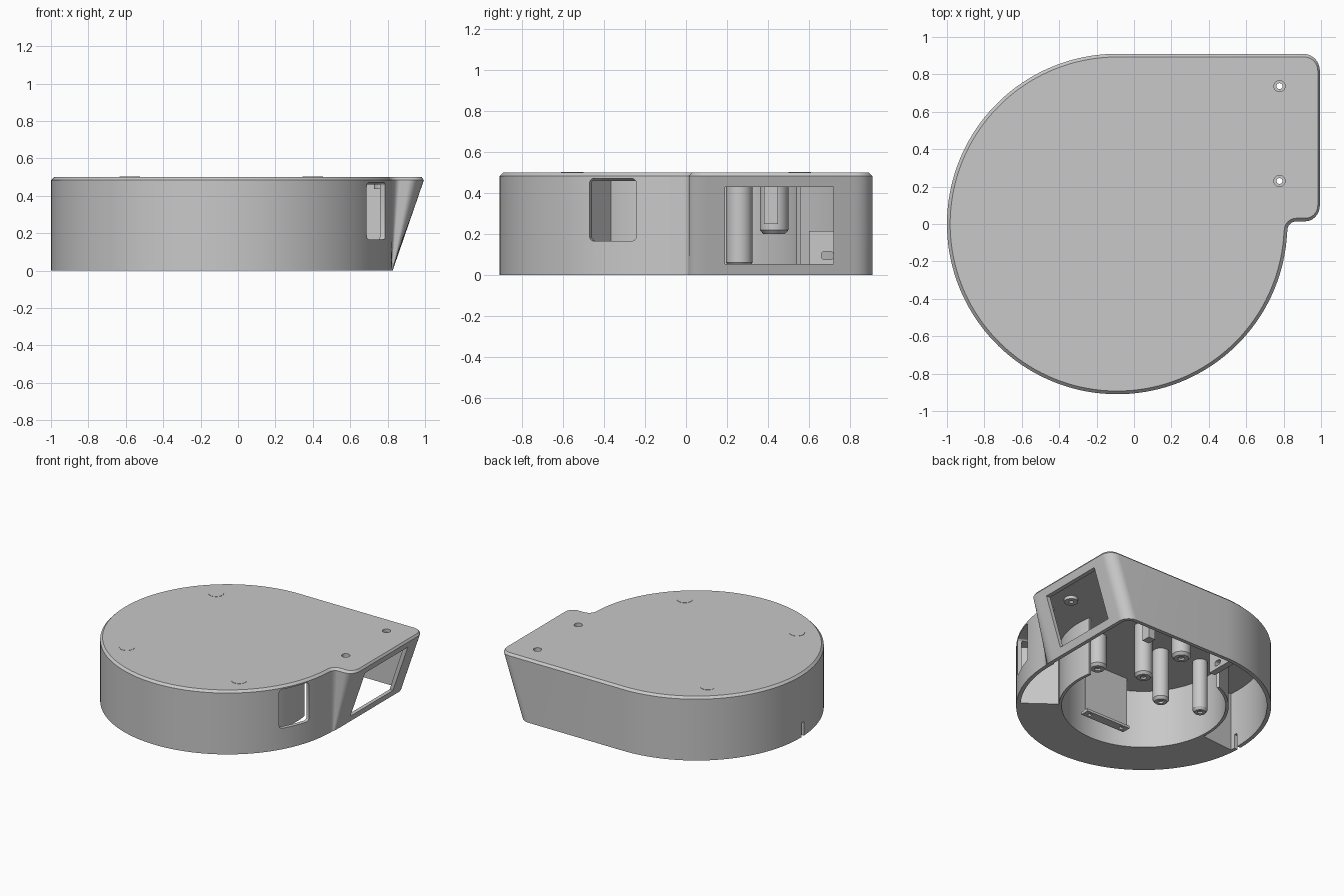
import bpy, bmesh, math
from mathutils import Vector, Matrix

cube = bpy.data.objects.get("Cube")
if cube:
    bpy.data.objects.remove(cube, do_unlink=True)

CX, R, H = -0.09, 0.91, 0.5        # drum centre, radius and height
EDGE = CX + R
INNER = 0.585                      # radius of the central well
WALL, CEIL = 0.03, 0.46

grey = bpy.data.materials.new("plain grey")
grey.use_nodes = True
GREY = (0.58, 0.58, 0.58, 1)
grey.diffuse_color = GREY
grey.node_tree.nodes["Principled BSDF"].inputs["Base Color"].default_value = GREY


def finish(name, bm):
    bmesh.ops.recalc_face_normals(bm, faces=bm.faces)
    me = bpy.data.meshes.new(name)
    bm.to_mesh(me)
    bm.free()
    ob = bpy.data.objects.new(name, me)
    bpy.context.collection.objects.link(ob)
    me.materials.append(grey)
    return ob


def smooth(ob):
    bpy.ops.object.select_all(action='DESELECT')
    ob.select_set(True)
    bpy.context.view_layer.objects.active = ob
    bpy.ops.object.shade_smooth_by_angle(angle=math.radians(30))


def loft(name, loops):
    bm = bmesh.new()
    rings = [[bm.verts.new(p) for p in loop] for loop in loops]
    n = len(rings[0])
    for a, b in zip(rings, rings[1:]):
        for i in range(n):
            j = (i + 1) % n
            bm.faces.new((a[i], a[j], b[j], b[i]))
    bm.faces.new(rings[0])
    bm.faces.new(rings[-1])
    return finish(name, bm)


def cylinder(name, x, y, r, z0, z1, segs=32, r_top=None):
    bm = bmesh.new()
    bmesh.ops.create_cone(bm, cap_ends=True, segments=segs, radius1=r,
                          radius2=r if r_top is None else r_top, depth=z1 - z0,
                          matrix=Matrix.Translation((x, y, (z0 + z1) / 2)))
    return finish(name, bm)


def box(name, lo, hi, turn=0.0, bevel=0.0):
    lo, hi = Vector(lo), Vector(hi)
    bm = bmesh.new()
    m = Matrix.Translation((lo + hi) / 2) @ Matrix.Rotation(turn, 4, 'Z')
    bmesh.ops.create_cube(bm, size=1, matrix=m @ Matrix.Diagonal((*(hi - lo), 1)))
    if bevel:
        bmesh.ops.bevel(bm, geom=bm.edges[:], offset=bevel, segments=3,
                        profile=0.5, affect='EDGES')
    return finish(name, bm)


def arc(cx, cy, rx, a0, a1, n, ry=None):
    ry = rx if ry is None else ry
    angles = [math.radians(a0 + (a1 - a0) * i / n) for i in range(n + 1)]
    return [(cx + rx * math.cos(a), cy + ry * math.sin(a)) for a in angles]


def sector(name, r0, r1, a0, a1, z0, z1):
    pts = arc(CX, 0, r1, a0, a1, 64) + arc(CX, 0, r0, a1, a0, 64)
    return loft(name, [[(x, y, z) for x, y in pts] for z in (z0, z1)])


def outlet_end(z):
    return 0.827 + 0.345 * z


def outline(z, inset):
    # Drum arc, concave fillet, then the outlet whose end leans outward with height
    reach = outlet_end(z) - EDGE
    neck = arc(0.05, -0.036, 0.05, 180, 90, 8) + arc(0.10, 0.099, 0.085, -90, 0, 8)
    pts = arc(CX, 0, R, 90, 357, 110)
    pts += [(EDGE + x / 0.185 * reach, y) for x, y in neck]
    pts += arc(EDGE + reach - 0.09, R - 0.09, 0.09, 0, 90, 10)
    out = []
    for i, (x, y) in enumerate(pts):
        a, b = pts[i - 1], pts[(i + 1) % len(pts)]
        t = Vector((b[0] - a[0], b[1] - a[1])).normalized()
        out.append((x - t.y * inset, y + t.x * inset, z))
    return out


def cavity_outline(z):
    # Hollow drum running into the hollow outlet
    r = R - WALL
    pts = arc(CX, 0, r, 90, 363.3, 110)
    start = pts[-1][0]
    end = max(outlet_end(z) - 0.035, start + 0.003)
    rx = (end - start) / 2
    pts += arc(end - rx, 0.106, rx, -90, 0, 8, ry=0.055)
    pts += arc(end - 0.06, r - 0.06, 0.06, 0, 90, 8)
    return [(x, y, z) for x, y in pts]


def cut(ob, cutters):
    bpy.context.view_layer.objects.active = ob
    for c in cutters:
        m = ob.modifiers.new("cut", 'BOOLEAN')
        m.operation, m.solver, m.object = 'DIFFERENCE', 'EXACT', c
        bpy.ops.object.modifier_apply(modifier=m.name)
        bpy.data.objects.remove(c, do_unlink=True)


# Housing shell, open underneath, with a chamfered top edge
housing = loft("housing", [outline(z, i) for z, i in ((0, 0), (0.483, 0), (H, 0.017))])
cavity = loft("cavity_cutter", [cavity_outline(z) for z in (-0.02, CEIL)])
outlet = box("outlet_cutter", (0.6, 0.19, 0.055), (1.2, 0.72, 0.43))
ang = math.radians(-23.3)
wx, wy = CX + 0.89 * math.cos(ang), 0.89 * math.sin(ang)
window = box("window_cutter", (wx - 0.11, wy - 0.125, 0.165), (wx + 0.11, wy + 0.125, 0.472),
             turn=ang, bevel=0.025)
slot = box("slot_cutter", (-1.1, -0.04, -0.05), (-0.93, -0.01, 0.11))
cutters = [cavity, outlet, window, slot]
SCREWS = [(0.778, 0.737), (0.778, 0.23)]
for x, y in SCREWS:
    cutters.append(cylinder("screw_cutter", x, y, 0.016, 0.4, 0.6))
    cutters.append(cylinder("recess_cutter", x, y, 0.03, 0.475, 0.6))
cut(housing, cutters)
smooth(housing)

# Screw bosses under the roof
for i, (x, y) in enumerate(SCREWS):
    boss = cylinder(f"screw_boss_{i + 1}", x, y, 0.05, 0.435, CEIL + 0.005)
    cut(boss, [cylinder("boss_cutter", x, y, 0.016, 0.3, 0.6)])
    smooth(boss)

# Solid half ring around the front, and the thin well wall at both of its ends
smooth(sector("base_ring", INNER, R - WALL + 0.004, 185, 323, 0, CEIL + 0.005))
smooth(sector("well_wall_right", INNER, INNER + 0.022, 113, 186, 0, CEIL + 0.005))
smooth(sector("well_wall_left", INNER, INNER + 0.022, 322, 370, 0, CEIL + 0.005))

# Flush round plugs on the roof
for i, (sx, sy) in enumerate(((-1, 1), (-1, -1), (1, -1))):
    smooth(cylinder(f"roof_plug_{i + 1}", CX + sx * 0.489, sy * 0.555, 0.055, 0.495, H + 0.002))

# Hanging posts with tapered tips and screw holes
for i, (x, y, r, z) in enumerate(((0.13, 0.26, 0.065, 0.04), (-0.2, 0.06, 0.06, 0.05),
                                  (-0.51, 0.125, 0.055, 0.05), (0.28, -0.07, 0.065, 0.2),
                                  (-0.08, 0.43, 0.07, 0.2))):
    post = cylinder(f"post_{i + 1}", x, y, r, z + 0.02, CEIL + 0.005)
    tip = cylinder(f"post_tip_{i + 1}", x, y, r * 0.75, z, z + 0.02, r_top=r)
    cut(tip, [cylinder("tip_cutter", x, y, r * 0.35, z - 0.1, z + 0.015)])
    smooth(post)
    smooth(tip)

# Inner bracket: upright sheet, foot with two holes, and small blocks
box("bracket_sheet", (-0.26, -0.4, 0.05), (0.13, -0.385, CEIL + 0.005))
foot = box("bracket_foot", (-0.26, -0.43, 0.04), (0.13, -0.36, 0.06))
cut(foot, [cylinder("foot_cutter", x, -0.395, 0.015, 0, 0.1) for x in (-0.21, 0.08)])
box("roof_block", (0.18, 0.38, 0.25), (0.24, 0.45, CEIL + 0.005))
tab = box("sensor_tab", (-0.25, 0.6, 0.05), (-0.2, 0.885, 0.215))
hole = box("tab_cutter", (-0.4, 0.66, 0.075), (-0.1, 0.72, 0.115), bevel=0.015)
cut(tab, [hole])
